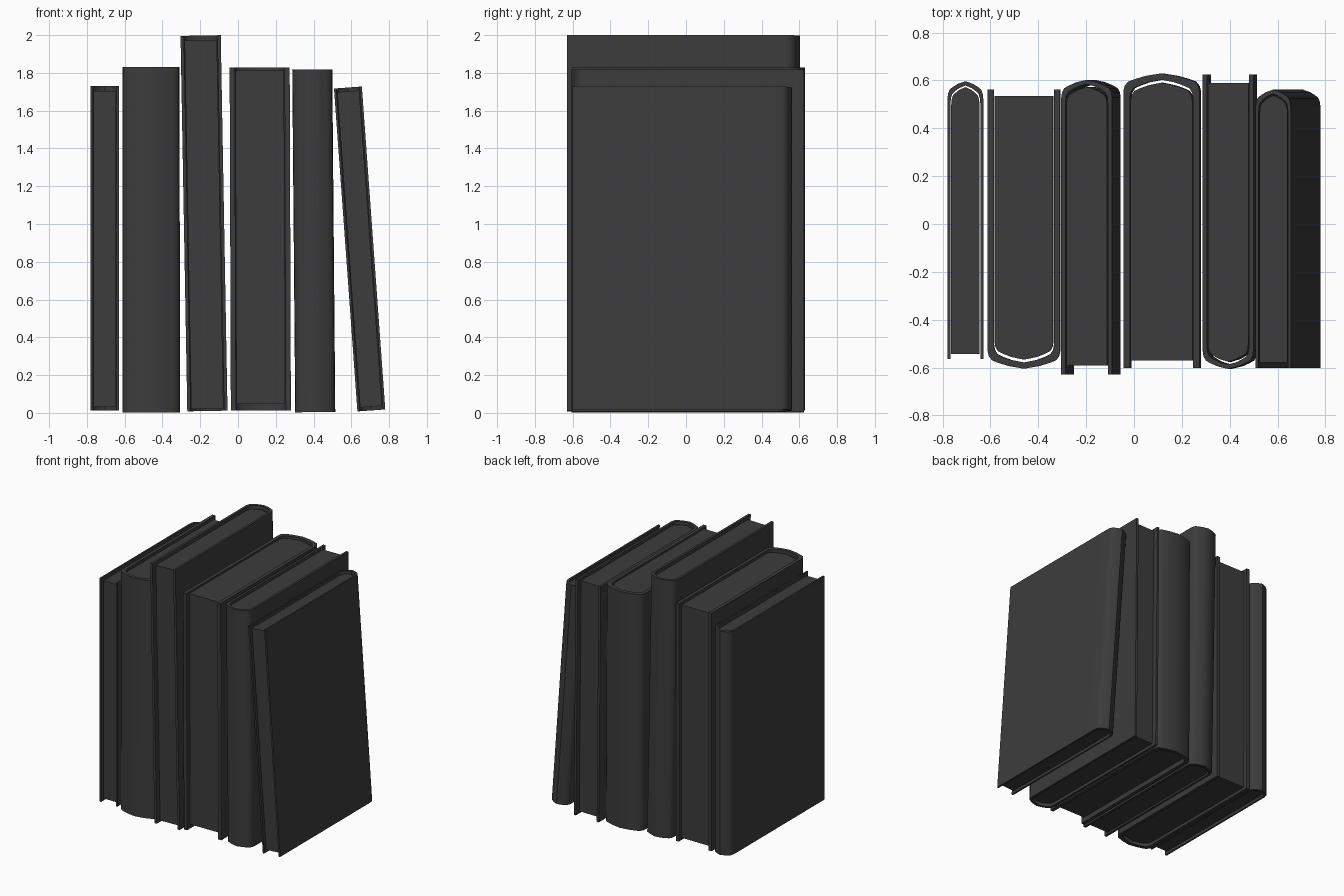
import bpy, bmesh
from math import radians

if "Cube" in bpy.data.objects:
    bpy.data.objects.remove(bpy.data.objects["Cube"])

mat = bpy.data.materials.new("dark_grey")
mat.diffuse_color = (0.045, 0.045, 0.045, 1)
mat.use_nodes = True
mat.node_tree.nodes["Principled BSDF"].inputs["Base Color"].default_value = mat.diffuse_color


def prism(name, outline, z0, z1, place):
    """Extrude a closed xy outline from z0 to z1, then place it."""
    bm = bmesh.new()
    face = bm.faces.new([bm.verts.new((x, y, z0)) for x, y in outline])
    ext = bmesh.ops.extrude_face_region(bm, geom=[face])
    top = [v for v in ext["geom"] if isinstance(v, bmesh.types.BMVert)]
    bmesh.ops.translate(bm, verts=top, vec=(0, 0, z1 - z0))
    bmesh.ops.recalc_face_normals(bm, faces=bm.faces)
    me = bpy.data.meshes.new(name)
    bm.to_mesh(me)
    bm.free()
    ob = bpy.data.objects.new(name, me)
    bpy.context.collection.objects.link(ob)
    me.materials.append(mat)
    ob.location, ob.rotation_euler = place
    bpy.ops.object.select_all(action='DESELECT')
    ob.select_set(True)
    bpy.context.view_layer.objects.active = ob
    bpy.ops.object.shade_smooth_by_angle(angle=radians(35))
    return ob


# Right half of the rounded spine: (fraction of half width, depth below the peak)
ARC = [(1, 0.075), (0.97, 0.053), (0.88, 0.035), (0.7, 0.024), (0.42, 0.011), (0, 0)]


def spine(half, peak, side, fore):
    """Mirrored path from one fore edge round the spine to the other."""
    right = [(half, fore)] + [(half * u, peak - side * d) for u, d in ARC]
    return right + [(-x, y) for x, y in right[-2::-1]]


def book(n, x, z, width, height, peak, fore, page, inset, lean):
    side = 1 if peak > 0 else -1          # which way the spine faces
    half, t = width / 2, 0.085 * width    # half width, board thickness
    place = ((x, 0, z), (0, -radians(lean), 0))
    # cover: boards and spine as one folded sheet
    outer = spine(half, peak, side, fore)
    inner = spine(half - t, peak - side * max(t, 0.018), side, fore)
    prism(f"book_{n}_cover", outer + inner[::-1], 0, height, place)
    # page block, set back from the boards
    low, high = inset
    pages = spine(half - t - 0.003, peak - side * (t + 0.012), side, page)
    prism(f"book_{n}_pages", pages, low, height - high, place)


# number, bottom centre x, z, width, height, spine y, fore edge y, page edge y, insets, lean
book(1, -0.705, 0.013, 0.15, 1.717, 0.597, -0.565, -0.543, (0.02, 0.025), 0)
book(2, -0.459, 0.002, 0.303, 1.828, -0.605, 0.563, 0.535, (0.02, 0.02), 0.05)
book(3, -0.162, 0.01, 0.213, 1.988, 0.603, -0.63, -0.592, (0.012, 0.025), 1.03)
book(4, 0.121, 0.012, 0.318, 1.816, 0.63, -0.602, -0.57, (0.035, 0.012), 0.2)
book(5, 0.409, 0.004, 0.212, 1.814, -0.606, 0.625, 0.59, (0.02, 0.02), 0.5)
book(6, 0.706, 0.013, 0.148, 1.714, 0.562, -0.602, -0.58, (0.02, 0.02), 4.15)
